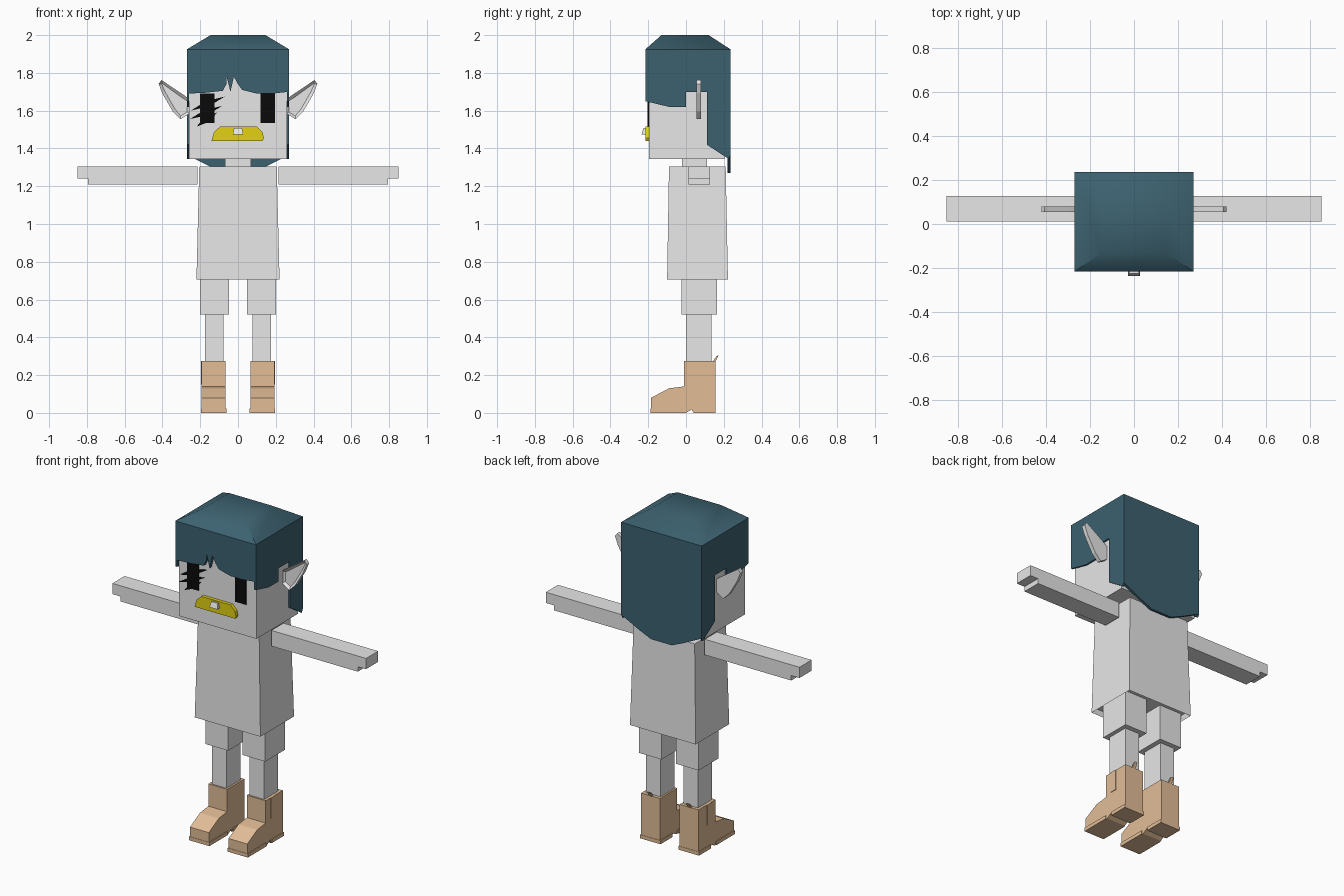
import bpy, bmesh, math
from mathutils import Vector

if "Cube" in bpy.data.objects:
    bpy.data.objects.remove(bpy.data.objects["Cube"], do_unlink=True)


def material(name, rgb):
    m = bpy.data.materials.new(name)
    m.use_nodes = True
    m.diffuse_color = (*rgb, 1)
    m.node_tree.nodes["Principled BSDF"].inputs["Base Color"].default_value = (*rgb, 1)
    return m


GREY = material("light grey", (0.8, 0.8, 0.8))
TEAL = material("dark teal", (0.045, 0.12, 0.16))
TAN = material("tan leather", (0.76, 0.51, 0.31))
YELLOW = material("yellow", (0.77, 0.64, 0.006))
BLACK = material("black", (0.003, 0.003, 0.003))


def finish(name, bm, mat):
    bmesh.ops.recalc_face_normals(bm, faces=bm.faces)
    mesh = bpy.data.meshes.new(name)
    bm.to_mesh(mesh)
    bm.free()
    mesh.materials.append(mat)
    ob = bpy.data.objects.new(name, mesh)
    bpy.context.collection.objects.link(ob)
    return ob


def frustum_bm(low, high, z0, z1):
    """Box whose bottom and top rectangles (x0, x1, y0, y1) may differ."""
    bm = bmesh.new()
    rings = []
    for (x0, x1, y0, y1), z in ((low, z0), (high, z1)):
        rings.append([bm.verts.new(p) for p in
                      ((x0, y0, z), (x1, y0, z), (x1, y1, z), (x0, y1, z))])
    a, b = rings
    bm.faces.new(a[::-1])
    bm.faces.new(b)
    for i in range(4):
        j = (i + 1) % 4
        bm.faces.new((a[i], a[j], b[j], b[i]))
    return bm


def box(name, x0, x1, y0, y1, z0, z1, mat):
    r = (x0, x1, y0, y1)
    return finish(name, frustum_bm(r, r, z0, z1), mat)


def prism_bm(pts, axis, start, end):
    """Extrude an outline of (x, z) along y, or of (y, z) along x."""
    def place(p, d):
        return (p[0], d, p[1]) if axis == "y" else (d, p[0], p[1])
    bm = bmesh.new()
    face = bm.faces.new([bm.verts.new(place(p, start)) for p in pts])
    ext = bmesh.ops.extrude_face_region(bm, geom=[face])
    shift = Vector(place((0, 0), end - start))
    bmesh.ops.translate(bm, vec=shift,
                        verts=[v for v in ext["geom"] if isinstance(v, bmesh.types.BMVert)])
    bmesh.ops.recalc_face_normals(bm, faces=bm.faces)
    return bm


def prism(name, pts, axis, start, end, mat):
    return finish(name, prism_bm(pts, axis, start, end), mat)


def recess(bm, direction, width, depth):
    """Sink the inner part of the face that looks along a direction."""
    bm.normal_update()
    face = max(bm.faces, key=lambda f: f.normal.dot(Vector(direction)))
    bmesh.ops.inset_region(bm, faces=[face], thickness=width)
    bmesh.ops.translate(bm, verts=face.verts, vec=-Vector(direction) * depth)


# Head, neck and nose
box("head", -0.26, 0.26, -0.195, 0.205, 1.345, 1.92, GREY)
box("neck", -0.07, 0.07, -0.02, 0.11, 1.29, 1.35, GREY)
nose = frustum_bm((-0.027, 0.027, -0.235, -0.19), (-0.022, 0.022, -0.225, -0.19), 1.475, 1.507)
finish("nose", nose, GREY)

# Mouth
prism("mouth", [(-0.14, 1.44), (0.13, 1.44), (0.137, 1.455), (0.13, 1.485), (0.1, 1.515),
                (-0.095, 1.515), (-0.127, 1.487)], "y", -0.215, -0.19, YELLOW)

# Eyes, with slanted lashes across one of them
box("right_eye", -0.2, -0.125, -0.201, -0.193, 1.535, 1.69, BLACK)
box("left_eye", 0.12, 0.195, -0.201, -0.193, 1.535, 1.69, BLACK)
for i, (x0, z0, x1, z1) in enumerate([(-0.25, 1.6, -0.07, 1.675), (-0.255, 1.555, -0.085, 1.625),
                                      (-0.22, 1.515, -0.11, 1.59)]):
    mx, mz = (x0 + x1) / 2, (z0 + z1) / 2
    prism(f"lash_{i}", [(x0, z0), (mx + 0.01, mz - 0.012), (x1, z1), (mx - 0.01, mz + 0.012)],
          "y", -0.203, -0.194, BLACK)

# Hair crown
crown = finish("hair_crown", frustum_bm((-0.27, 0.27, -0.215, 0.235),
                                        (-0.145, 0.145, -0.13, 0.12), 1.925, 2.0), TEAL)
bpy.ops.object.select_all(action="DESELECT")
crown.select_set(True)
bpy.context.view_layer.objects.active = crown
bpy.ops.object.shade_smooth_by_angle(angle=math.radians(45))

# Hair fringe, back and side panels
prism("hair_fringe", [(-0.27, 1.925), (-0.27, 1.69), (-0.17, 1.695), (-0.08, 1.705),
                      (-0.062, 1.74), (-0.06, 1.78), (-0.04, 1.7), (-0.022, 1.78),
                      (0, 1.74), (0.022, 1.71), (0.1, 1.69), (0.18, 1.69), (0.27, 1.7),
                      (0.27, 1.925)], "y", -0.215, -0.195, TEAL)
prism("hair_back", [(-0.27, 1.925), (-0.27, 1.365), (-0.15, 1.305), (-0.07, 1.27), (0.07, 1.27),
                    (0.15, 1.305), (0.27, 1.365), (0.27, 1.925)], "y", 0.22, 0.235, TEAL)
hair_side = [(-0.215, 1.925), (-0.215, 1.65), (-0.09, 1.62), (0, 1.62), (0, 1.7), (0.11, 1.7),
             (0.11, 1.42), (0.225, 1.345), (0.235, 1.365), (0.235, 1.925)]

# Ear, boot and arm outlines
ear = [(0.255, 1.66), (0.29, 1.685), (0.405, 1.762), (0.42, 1.742), (0.4, 1.69),
       (0.345, 1.595), (0.305, 1.555), (0.255, 1.585)]
boot = [(-0.185, 0), (-0.185, 0.08), (-0.09, 0.13), (-0.01, 0.14), (-0.01, 0.275),
        (0.155, 0.275), (0.155, 0), (0.04, 0), (0.03, 0.018), (0, 0)]
arm = [(0.215, 1.21), (0.795, 1.21), (0.795, 1.24), (0.85, 1.24), (0.85, 1.305), (0.215, 1.305)]

# Torso, open at the hem
torso = frustum_bm((-0.22, 0.22, -0.1, 0.222), (-0.205, 0.205, -0.09, 0.21), 0.705, 1.305)
recess(torso, (0, 0, -1), 0.012, 0.03)
finish("tunic", torso, GREY)

# Paired parts
for side, s in (("left", 1), ("right", -1)):
    def flip(pts):
        return [(s * x, z) for x, z in pts]

    def pair_box(part, x0, x1, *rest):
        box(f"{side}_{part}", *sorted((s * x0, s * x1)), *rest)

    prism(f"{side}_hair_side", hair_side, "x", s * 0.27, s * 0.259, TEAL)
    ear_bm = prism_bm(flip(ear), "y", 0.055, 0.08)
    recess(ear_bm, (0, -1, 0), 0.017, 0.014)
    finish(f"{side}_ear", ear_bm, GREY)
    prism(f"{side}_arm", flip(arm), "y", 0.012, 0.128, GREY)

    pair_box("short_leg", 0.048, 0.2, -0.025, 0.165, 0.52, 0.74, GREY)
    pair_box("shin", 0.077, 0.175, 0, 0.135, 0.26, 0.53, GREY)

    prism(f"{side}_boot", boot, "x", s * 0.066, s * 0.192, TAN)
    pair_box("toe_sole", 0.061, 0.197, -0.187, -0.01, 0, 0.022, TAN)
    pair_box("heel_sole", 0.061, 0.197, 0.042, 0.157, 0, 0.022, TAN)
    pair_box("boot_strap", 0.19, 0.196, 0.035, 0.075, 0.15, 0.275, TAN)
    prism(f"{side}_boot_tab", [(0.14, 0.27), (0.155, 0.27), (0.172, 0.305), (0.162, 0.3)],
          "x", s * 0.12, s * 0.14, TAN)
